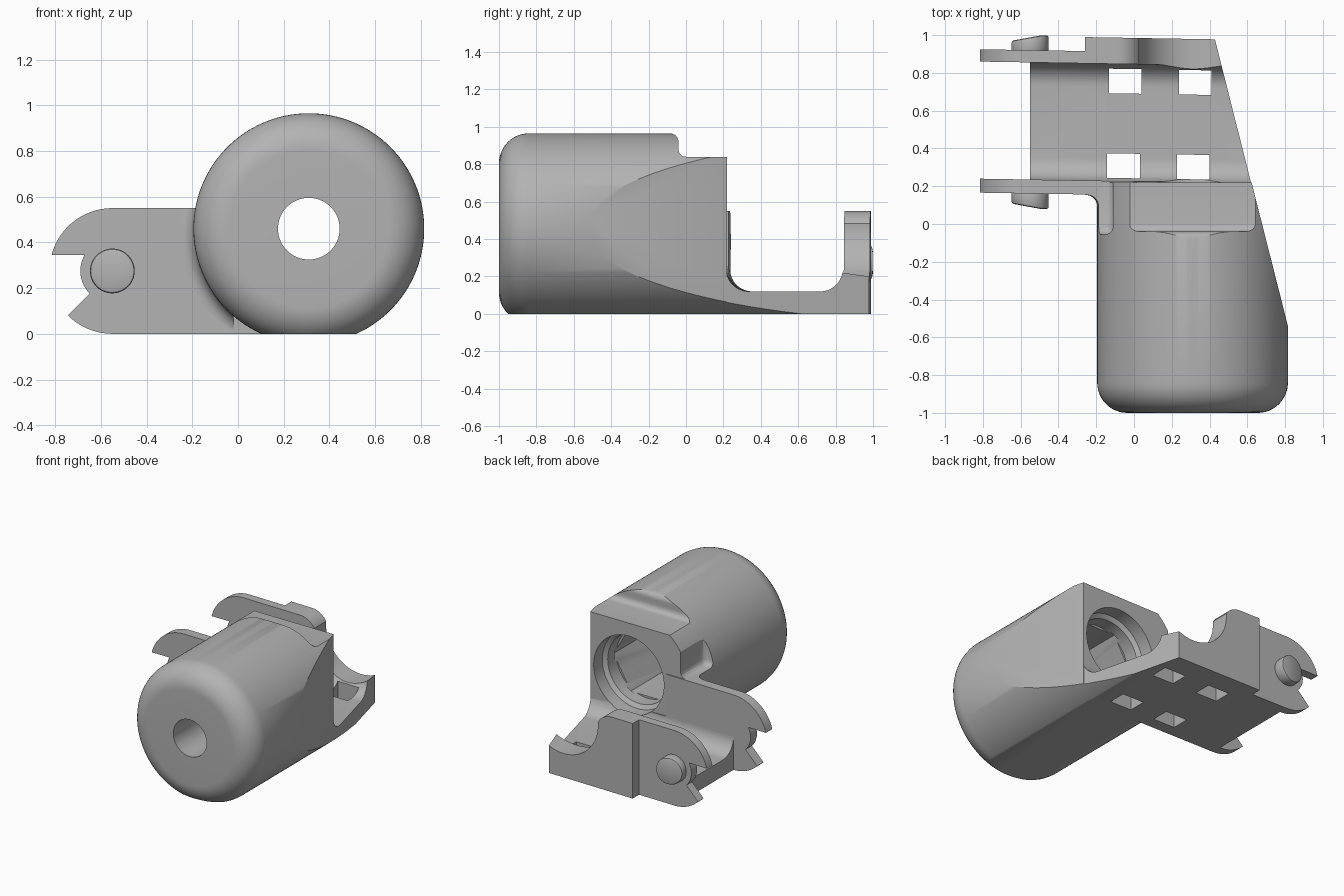
import bpy, bmesh, math
from mathutils import Vector

cube = bpy.data.objects.get("Cube")
if cube:
    bpy.data.objects.remove(cube, do_unlink=True)

CX, CZ, R = 0.31, 0.46, 0.505      # barrel axis and radius
PX, PZ = -0.55, 0.275              # clip pivot
SKEW = 0.017                       # slight skew of the bracket

grey = bpy.data.materials.new("plain grey")
grey.use_nodes = True
grey.diffuse_color = (0.45, 0.45, 0.45, 1)
grey.node_tree.nodes["Principled BSDF"].inputs["Base Color"].default_value = (0.45, 0.45, 0.45, 1)


def arc(cx, cy, r, a, b, n=12):
    """Points on an arc from angle a to b in degrees."""
    angles = [math.radians(a + (b - a) * i / n) for i in range(n + 1)]
    return [(cx + r * math.cos(t), cy + r * math.sin(t)) for t in angles]


def finish(name, bm):
    bmesh.ops.recalc_face_normals(bm, faces=bm.faces)
    mesh = bpy.data.meshes.new(name)
    bm.to_mesh(mesh)
    bm.free()
    mesh.materials.append(grey)
    obj = bpy.data.objects.new(name, mesh)
    bpy.context.collection.objects.link(obj)
    return obj


def prism(name, pts, axis, a, b):
    """Extrude a 2D outline along an axis from a to b."""
    place = {"x": lambda p, t: (t, p[0], p[1]),
             "y": lambda p, t: (p[0], t, p[1]),
             "z": lambda p, t: (p[0], p[1], t)}[axis]
    bm = bmesh.new()
    face = bm.faces.new([bm.verts.new(place(p, a)) for p in pts])
    ext = bmesh.ops.extrude_face_region(bm, geom=[face])
    moved = [v for v in ext["geom"] if isinstance(v, bmesh.types.BMVert)]
    bmesh.ops.translate(bm, verts=moved, vec=Vector(place((0, 0), b - a)))
    return finish(name, bm)


def lathe(name, profile, steps=96):
    """Spin (radius, y) points about the barrel axis; the ends lie on the axis."""
    bm = bmesh.new()
    verts = [bm.verts.new((CX + r, y, CZ)) for r, y in profile]
    edges = [bm.edges.new(pair) for pair in zip(verts, verts[1:])]
    bmesh.ops.spin(bm, geom=verts + edges, cent=(CX, 0, CZ), axis=(0, 1, 0),
                   angle=math.tau, steps=steps, use_merge=True)
    bmesh.ops.remove_doubles(bm, verts=bm.verts, dist=1e-5)
    return finish(name, bm)


def box(name, x, y, z):
    return prism(name, [(x[0], y[0]), (x[1], y[0]), (x[1], y[1]), (x[0], y[1])], "z", *z)


def apply(obj, mod):
    bpy.context.view_layer.objects.active = obj
    bpy.ops.object.modifier_apply(modifier=mod.name)


def bevel(obj, width, segments=3):
    mod = obj.modifiers.new("bevel", "BEVEL")
    mod.width, mod.segments, mod.limit_method = width, segments, "ANGLE"
    apply(obj, mod)


def carve(obj, *cutters, op="DIFFERENCE"):
    for cutter in cutters:
        mod = obj.modifiers.new("cut", "BOOLEAN")
        mod.operation, mod.solver, mod.object = op, "EXACT", cutter
        apply(obj, mod)


def skew(obj):
    for v in obj.data.vertices:
        v.co.y -= SKEW * v.co.x


# Cutters
slant = prism("slant_cutter", [(0.9315, -1), (0.374, 1.2), (2, 1.2), (2, -1)], "z", -1, 2)
bore = lathe("bore_cutter", [(0, -0.65), (0.24, -0.65), (0.24, 0), (0.255, 0), (0.255, 0.1),
                             (0.285, 0.12), (0.285, 1.2), (0, 1.2)])
hexagon = prism("hex_cutter", arc(CX, CZ, 0.277, 0, 300, 5), "y", -0.6, 0.02)
hole = prism("hole_cutter", arc(CX, CZ, 0.135, 0, 354, 59), "y", -1.2, -0.4)
floor = box("floor_cutter", (-2, 2), (-2, 2), (-1, 0))
top_step = prism("top_step_cutter",
                 [(0.4, 0.84)] + arc(0, 0.88, 0.04, 270, 180, 6)
                 + arc(-0.085, 0.92, 0.045, 0, 90, 6) + [(-0.085, 1.2), (0.4, 1.2)], "x", -1, 2)
side_step = box("side_step_cutter", (-1, -0.11), (-0.055, 1), (0.55, 1.4))
bevel(side_step, 0.04)
envelope = prism("envelope_cutter",
                 [(-1, -0.1), (-1, 0.7), (CX + R, 0.7)] + arc(CX, CZ, R, 0, -75, 40)
                 + [(0.44, -0.1)], "y", -2, 2)
cutters = [slant, bore, hexagon, hole, floor, top_step, side_step, envelope]

# Barrel with a rounded front end and a stepped rear collar
barrel = lathe("barrel", [(0, -1)] + arc(R - 0.16, -0.84, 0.16, -90, 0) + [(R, 0.22), (0, 0.22)], 128)
carve(barrel, floor, top_step, side_step, slant, bore, hexagon, hole)

# Flared fillet between barrel and front clip arm
flare = lathe("barrel_arm_fillet", [(0, 0.09), (R - 0.01, 0.09)]
              + arc(R + 0.062, 0.092, 0.062, 180, 90, 8) + [(R + 0.062, 0.2), (0, 0.2)])
keep = box("fillet_keep_cutter", (-1, -0.02), (-1, 1), (0, 0.55))
cutters.append(keep)
carve(flare, keep, op="INTERSECT")
carve(flare, bore)

# Base tray with filleted sides and four windows
base = prism("base_tray", [(0.17, 0), (0.9, 0), (0.9, 0.24)] + arc(0.726, 0.24, 0.12, 0, -90)
             + arc(0.346, 0.24, 0.12, -90, -180) + [(0.17, 0.24)], "x", -0.55, 0.9)
carve(base, envelope, op="INTERSECT")
carve(base, slant, bore)
for y, shift in ((0.242, -0.01), (0.69, 0)):
    for x in (-0.132, 0.238):
        window = box("window_cutter", (x + shift, x + shift + 0.173), (y, y + 0.13), (-1, 1))
        cutters.append(window)
        carve(base, window)
skew(base)

# Hooked clip arms, open around the pivot
hook = (arc(PX, PZ, 0.275, 90, 165.5, 16) + arc(PX, PZ, 0.14, 150, 225, 12)
        + arc(PX, PZ, 0.275, 225, 270, 10))
front_arm = prism("front_clip_arm", hook + [(0.12, 0), (0.12, 0.15), (0, 0.25), (0, 0.55)],
                  "y", 0.152, 0.226)
carve(front_arm, bore)
rear_arm = prism("rear_clip_arm", hook + [(-0.2, 0), (-0.2, 0.55)], "y", 0.846, 0.911)

# Thick rear wall with a scoop in line with the bore
rear_wall = prism("rear_wall", [(-0.26, 0), (0.75, 0), (0.75, 0.24), (0.3, 0.24), (0.3, 0.3),
                                (0.045, 0.36)] + arc(-0.09, 0.415, 0.135, 0, 90)
                  + [(-0.26, 0.55)], "y", 0.846, 0.985)
carve(rear_wall, envelope, op="INTERSECT")
carve(rear_wall, slant, bore)
for part in (front_arm, rear_arm, rear_wall):
    skew(part)

# Pivot pins with slanted, softened ends
pins = []
for name, root, out in (("front_pin", 0.18, -1), ("rear_pin", 0.9, 1)):
    tip = 0.09 if out < 0 else 0.988
    pin = prism(name, arc(PX, PZ, 0.098, 0, 352.5, 47), "y", root, tip)
    for v in pin.data.vertices:
        if abs(v.co.y - tip) < 0.001:
            v.co.y += out * max(-0.025, min(0.012, 0.18 * (v.co.x - PX)))
    bevel(pin, 0.012, 2)
    pins.append(pin)

# Clean up and shade
for cutter in cutters:
    bpy.data.objects.remove(cutter, do_unlink=True)
for obj in [barrel, flare, base, front_arm, rear_arm, rear_wall] + pins:
    bpy.ops.object.select_all(action="DESELECT")
    obj.select_set(True)
    bpy.context.view_layer.objects.active = obj
    bpy.ops.object.shade_smooth_by_angle(angle=math.radians(30))
